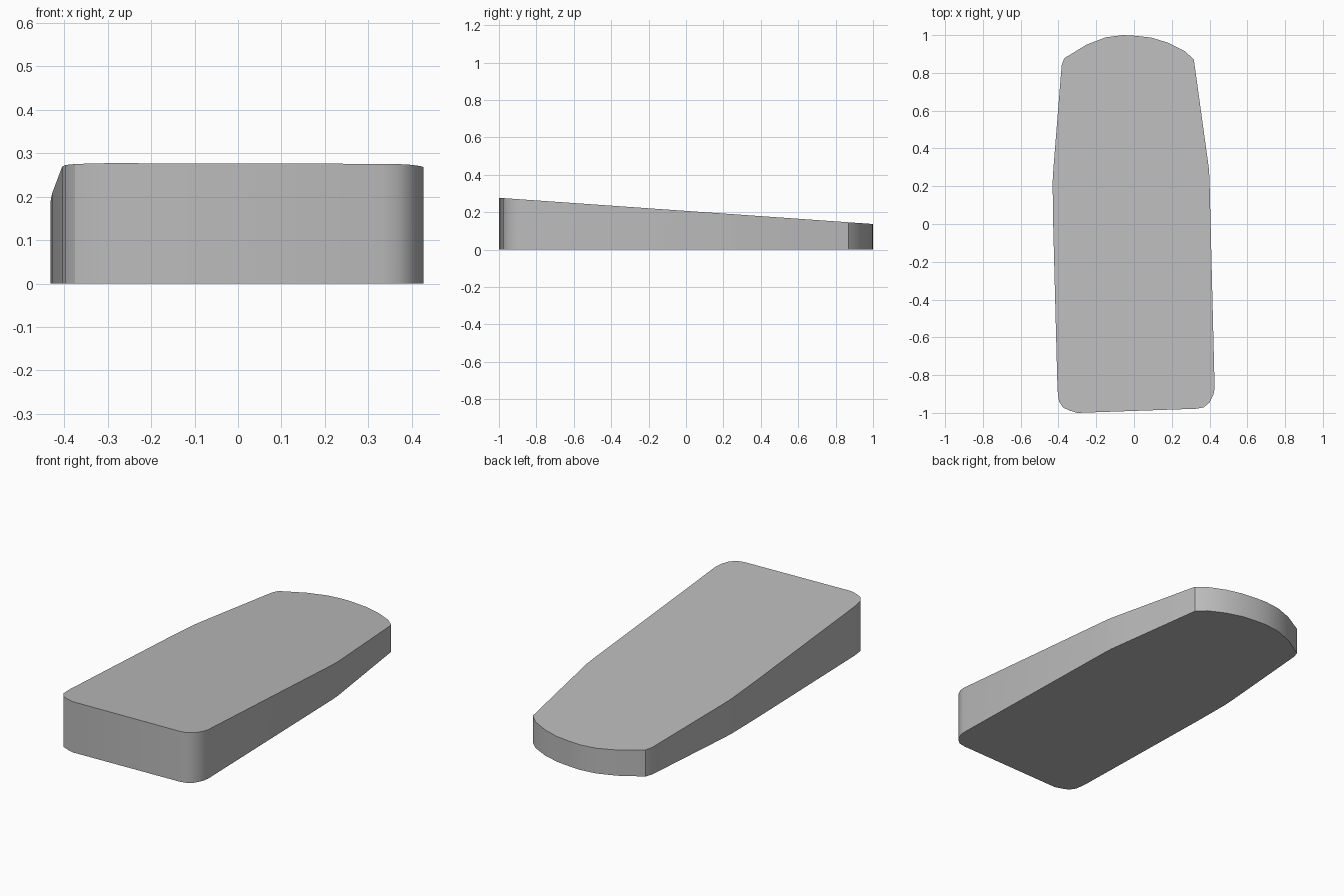
import bpy, bmesh, math

if "Cube" in bpy.data.objects:
    bpy.data.objects.remove(bpy.data.objects["Cube"])

# Plan outline of the wedge, counter-clockwise from the front left
outline = [
    (-0.30, -1.0), (0.33, -0.978), (0.37, -0.97), (0.40, -0.945), (0.42, -0.905),
    (0.427, -0.87), (0.40, 0.23), (0.397, 0.29), (0.317, 0.87), (0.27, 0.915),
    (0.18, 0.96), (0.09, 0.987), (0.0, 0.997), (-0.06, 1.0), (-0.15, 0.988),
    (-0.25, 0.95), (-0.37, 0.877), (-0.383, 0.84), (-0.427, 0.29), (-0.431, 0.22),
    (-0.428, 0.0), (-0.405, -0.88), (-0.397, -0.94), (-0.375, -0.972), (-0.34, -0.988),
]


def top_height(y):
    return 0.207 - 0.07 * y


# Flat base, sloping top and upright sides
bm = bmesh.new()
low = [bm.verts.new((x, y, 0)) for x, y in outline]
high = [bm.verts.new((x, y, top_height(y))) for x, y in outline]
bm.faces.new(low[::-1])
bm.faces.new(high)
n = len(outline)
for i in range(n):
    j = (i + 1) % n
    bm.faces.new((low[i], low[j], high[j], high[i]))
mesh = bpy.data.meshes.new("wedge_block")
bm.to_mesh(mesh)
bm.free()

wedge = bpy.data.objects.new("wedge_block", mesh)
bpy.context.collection.objects.link(wedge)
grey = bpy.data.materials.new("plain grey")
grey.diffuse_color = (0.5, 0.5, 0.5, 1)
grey.use_nodes = True
grey.node_tree.nodes["Principled BSDF"].inputs["Base Color"].default_value = grey.diffuse_color
mesh.materials.append(grey)

# Smooth rounded corners, crisp rims
bpy.context.view_layer.objects.active = wedge
wedge.select_set(True)
bpy.ops.object.shade_smooth_by_angle(angle=math.radians(30))
